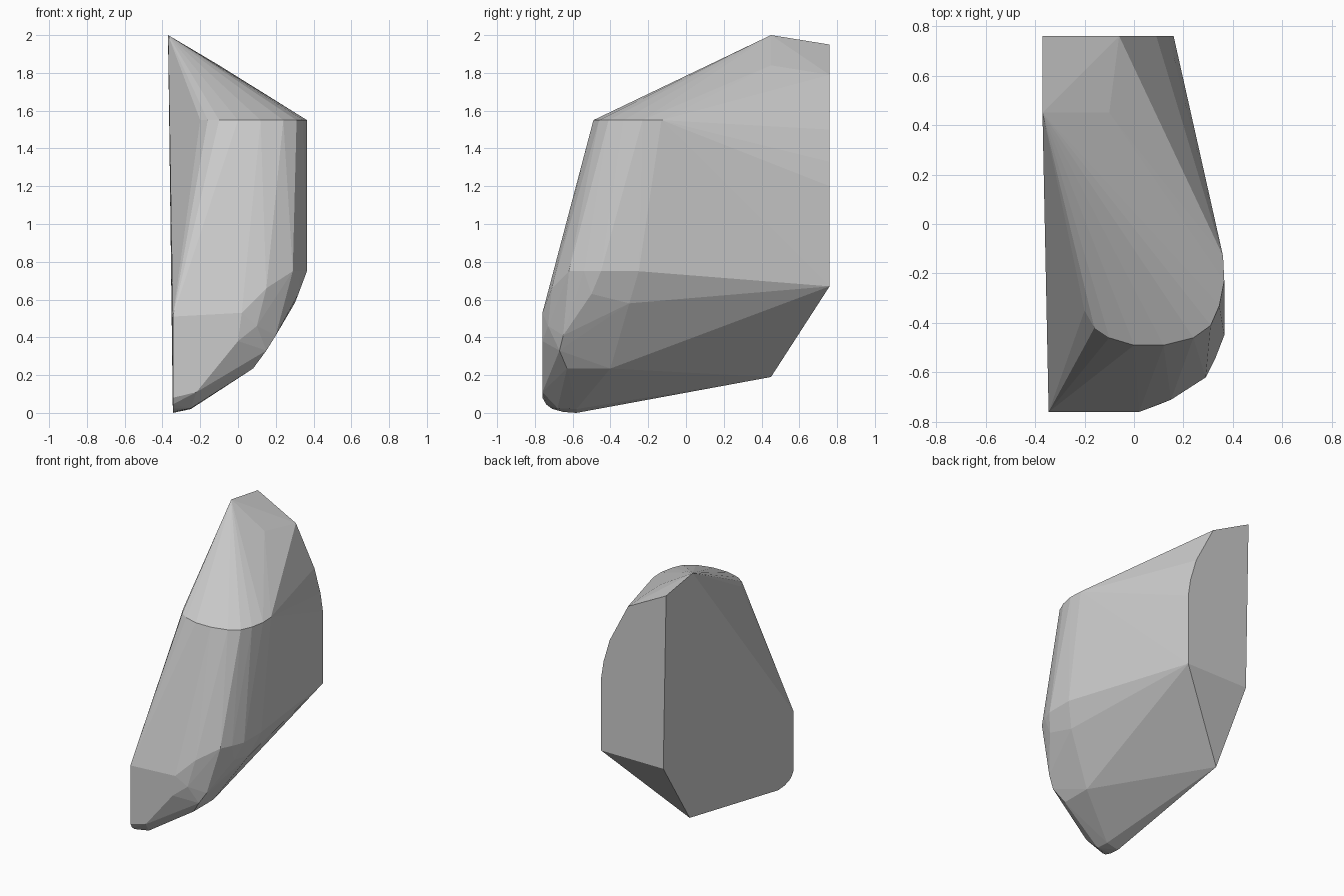
import bpy, bmesh

if "Cube" in bpy.data.objects:
    bpy.data.objects.remove(bpy.data.objects["Cube"])

# Faceted stone: a convex skin stretched over a few planar outlines
pts = []

# Top rim: curved front edge, all at one height
rim = [(-.2, -.35), (-.16, -.42), (-.1, -.46), (0, -.49), (.12, -.49),
       (.24, -.46), (.31, -.41), (.345, -.33), (.365, -.23), (.36, -.13)]
pts += [(x, y, 1.55) for x, y in rim]

# Flat back outline
back = [(-.37, 1.95), (-.06, 1.79), (.09, 1.5), (.14, 1.33), (.16, 1.2), (.16, .67), (-.347, .67)]
pts += [(x, .76, z) for x, z in back]

# Flat front outline
front = [(-.345, .08), (-.345, .51), (.02, .53), (0, .38), (-.22, .11)]
pts += [(x, -.76, z) for x, z in front]

# Peak ridge and rear foot
pts += [(-.37, .45, 2), (-.1, .45, 1.84), (-.345, .45, .19)]

# Rounded lower keel
keel = [(-.74, .045), (-.71, .022), (-.65, .005), (-.58, 0)]
pts += [(-.345, y, z) for y, z in keel]
pts += [(-.25, -.68, .025), (-.25, -.58, .02)]

# Widest belt on the right flank
belt = [(.365, -.45), (.365, -.25), (.33, -.54), (.29, -.62)]
pts += [(x, y, .75) for x, y in belt]

# Chamfers between belt, front and keel
pts += [(.08, -.63, .235), (.08, -.4, .235), (.15, -.67, .33), (.2, -.65, .41),
        (.1, -.73, .46), (.15, -.71, .66), (.32, -.5, .63), (.3, -.3, .58)]

bm = bmesh.new()
for p in pts:
    bm.verts.new(p)
res = bmesh.ops.convex_hull(bm, input=bm.verts)
loose = {g for g in res["geom_interior"] + res["geom_unused"]
         if isinstance(g, bmesh.types.BMVert)}
bmesh.ops.delete(bm, geom=list(loose), context='VERTS')
bmesh.ops.dissolve_limit(bm, angle_limit=.01, verts=bm.verts, edges=bm.edges)
bmesh.ops.recalc_face_normals(bm, faces=bm.faces)

mesh = bpy.data.meshes.new("stone")
bm.to_mesh(mesh)
bm.free()
bpy.context.collection.objects.link(bpy.data.objects.new("stone", mesh))
